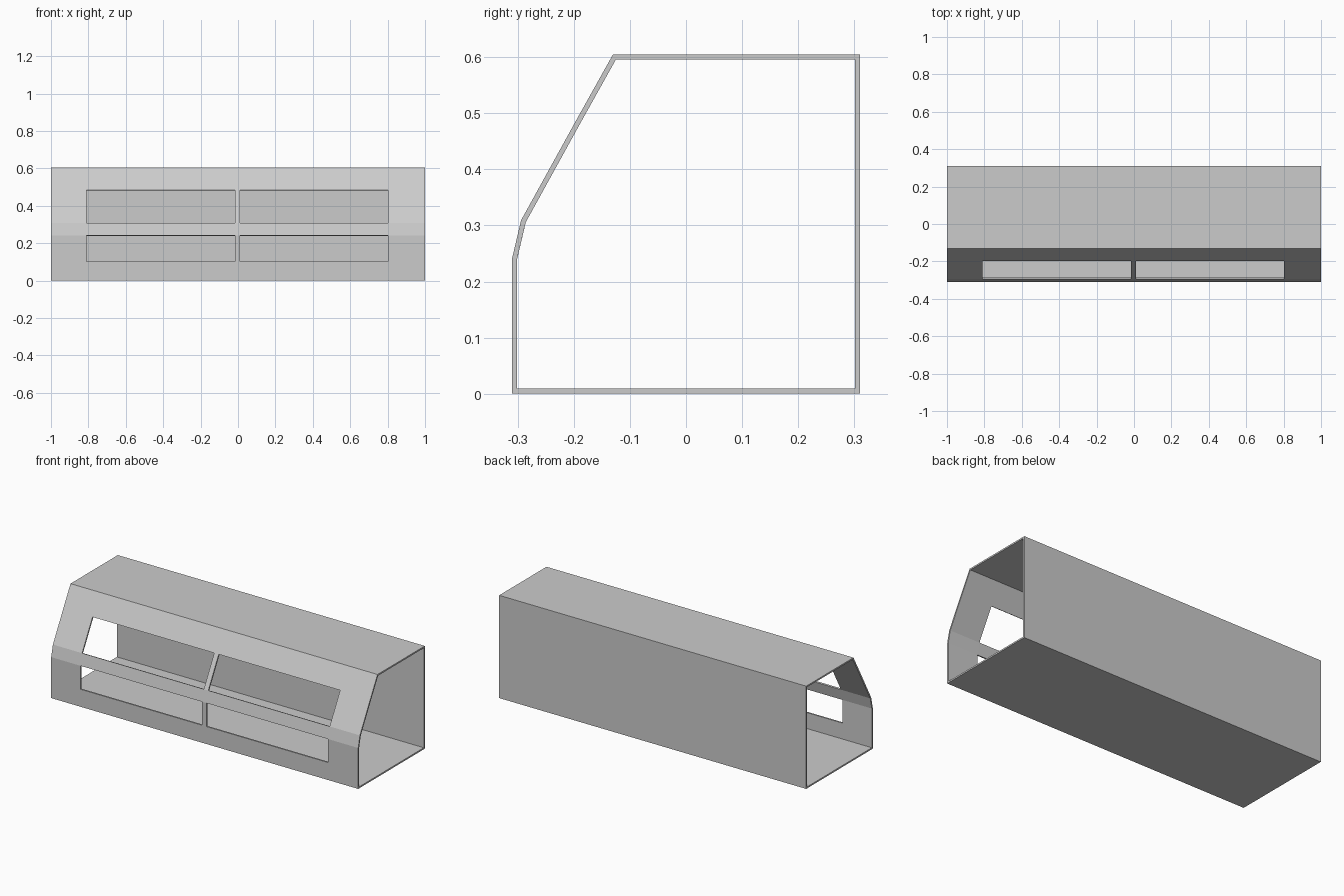
import bpy
import bmesh

if "Cube" in bpy.data.objects:
    bpy.data.objects.remove(bpy.data.objects["Cube"])

# Outer cross-section (y, z), going round from the bottom front corner
profile = [(-0.31, 0), (0.31, 0), (0.31, 0.605), (-0.13, 0.605),
           (-0.197, 0.485), (-0.294, 0.309), (-0.31, 0.241), (-0.31, 0.103)]
# Stations along the length: ends and window jambs
stations = [-1, -0.81, -0.017, 0.012, 0.803, 1]
window_rows = {4, 6}      # sloped upper band, upright lower band
window_columns = {1, 3}

bm = bmesh.new()
rings = [[bm.verts.new((x, y, z)) for y, z in profile] for x in stations]
n = len(profile)
for col in range(len(stations) - 1):
    a, b = rings[col], rings[col + 1]
    for row in range(n):
        if row in window_rows and col in window_columns:
            continue      # leave window openings
        nxt = (row + 1) % n
        bm.faces.new((a[row], a[nxt], b[nxt], b[row]))

mesh = bpy.data.meshes.new("cabin_shell")
bm.to_mesh(mesh)
bm.free()
shell = bpy.data.objects.new("cabin_shell", mesh)
bpy.context.collection.objects.link(shell)

# Wall thickness, grown inward
solid = shell.modifiers.new("wall_thickness", 'SOLIDIFY')
solid.thickness = 0.009
solid.offset = -1
solid.use_even_offset = True
